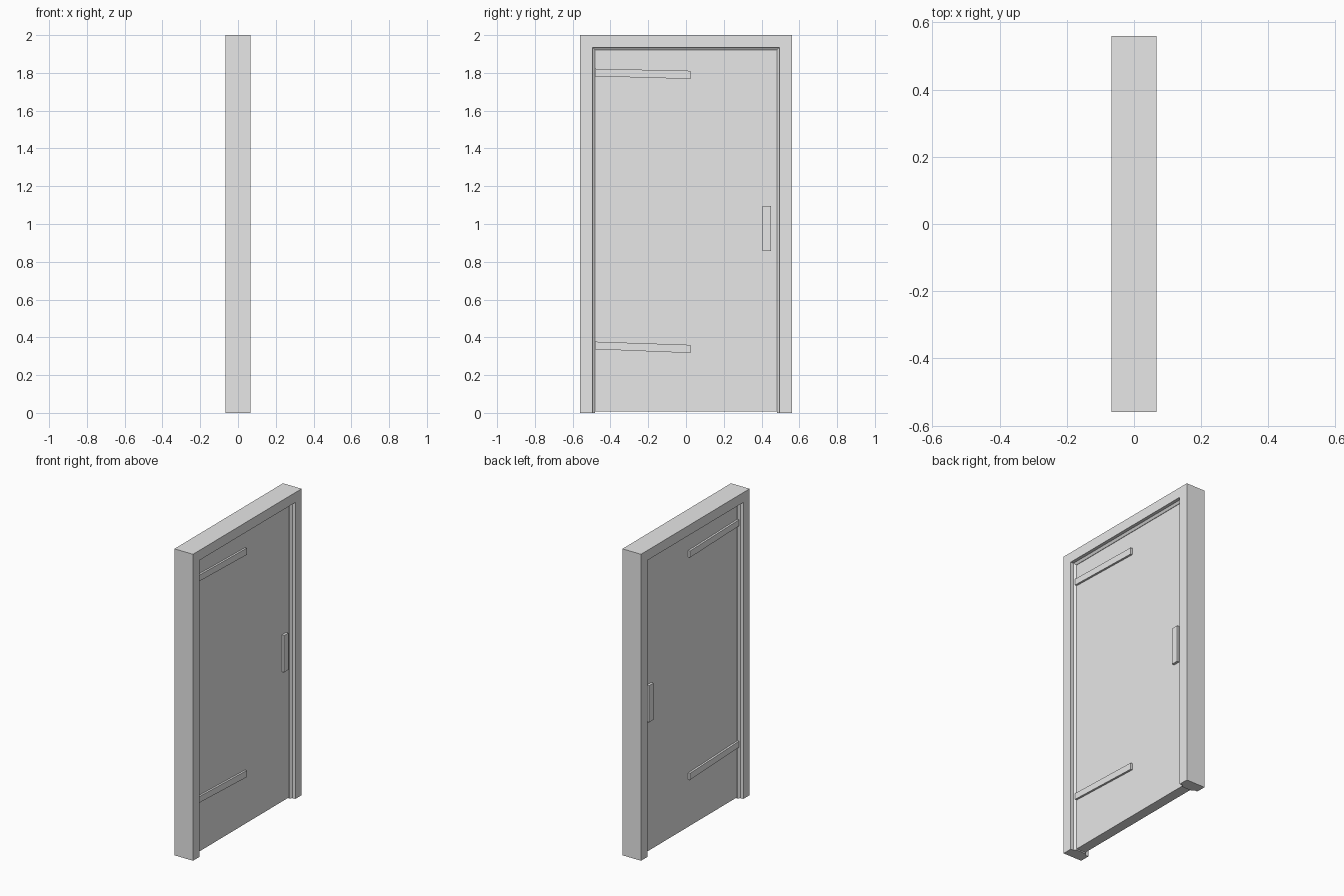
import bpy
import bmesh

# Remove the default cube
cube = bpy.data.objects.get("Cube")
if cube:
    bpy.data.objects.remove(cube, do_unlink=True)

HALF_W, HEIGHT = 0.56, 2.0
FRAME_X, LEAF_X = 0.067, 0.033
STOP = 0.079  # inset of the door stop from the outer edge

grey = bpy.data.materials.new("plain grey")
grey.use_nodes = True
colour = (0.8, 0.8, 0.8, 1)
grey.diffuse_color = colour
grey.node_tree.nodes["Principled BSDF"].inputs["Base Color"].default_value = colour


def finish(name, bm):
    bmesh.ops.recalc_face_normals(bm, faces=bm.faces)
    mesh = bpy.data.meshes.new(name)
    bm.to_mesh(mesh)
    bm.free()
    mesh.materials.append(grey)
    obj = bpy.data.objects.new(name, mesh)
    bpy.context.collection.objects.link(obj)
    return obj


def plate(name, outline, x0, x1):
    """Extrude a (y, z) outline from x0 to x1."""
    bm = bmesh.new()
    face = bm.faces.new([bm.verts.new((x0, y, z)) for y, z in outline])
    ext = bmesh.ops.extrude_face_region(bm, geom=[face])["geom"]
    moved = [v for v in ext if isinstance(v, bmesh.types.BMVert)]
    bmesh.ops.translate(bm, verts=moved, vec=(x1 - x0, 0, 0))
    return finish(name, bm)


def rect(y0, y1, z0, z1):
    return [(y0, z0), (y1, z0), (y1, z1), (y0, z1)]


# Frame: a profile with a chamfered stop, swept up, across and down
half = [(FRAME_X, 0), (FRAME_X, 0.065), (0.046, 0.065), (0.036, STOP)]
profile = half + [(-x, d) for x, d in reversed(half)]
bm = bmesh.new()
stations = []
for side, top in ((-1, False), (-1, True), (1, True), (1, False)):
    stations.append([bm.verts.new((x, side * (HALF_W - d), HEIGHT - d if top else 0))
                     for x, d in profile])
for a, b in zip(stations, stations[1:]):
    for i in range(len(profile)):
        j = (i + 1) % len(profile)
        bm.faces.new((a[i], a[j], b[j], b[i]))
bm.faces.new(stations[0])
bm.faces.new(stations[-1])
finish("door_frame", bm)

# Door leaf
edge = HALF_W - STOP
plate("door_leaf", rect(-edge, edge, 0.008, HEIGHT - STOP), -LEAF_X, LEAF_X)

# Hinge straps and handle plates on both faces
for side, label in ((1, "left"), (-1, "right")):
    base = side * (LEAF_X - 0.003)
    outer = side * 0.046
    for z, drop, level in ((1.782, 0.014, "upper"), (0.337, 0.02, "lower")):
        strap = [(-edge, z), (0.025, z - drop), (0.025, z - drop + 0.043), (-edge, z + 0.04)]
        plate(f"{level}_hinge_strap_{label}", strap, base, outer)
    plate(f"handle_{label}", rect(0.405, 0.45, 0.856, 1.096), base, side * 0.049)
